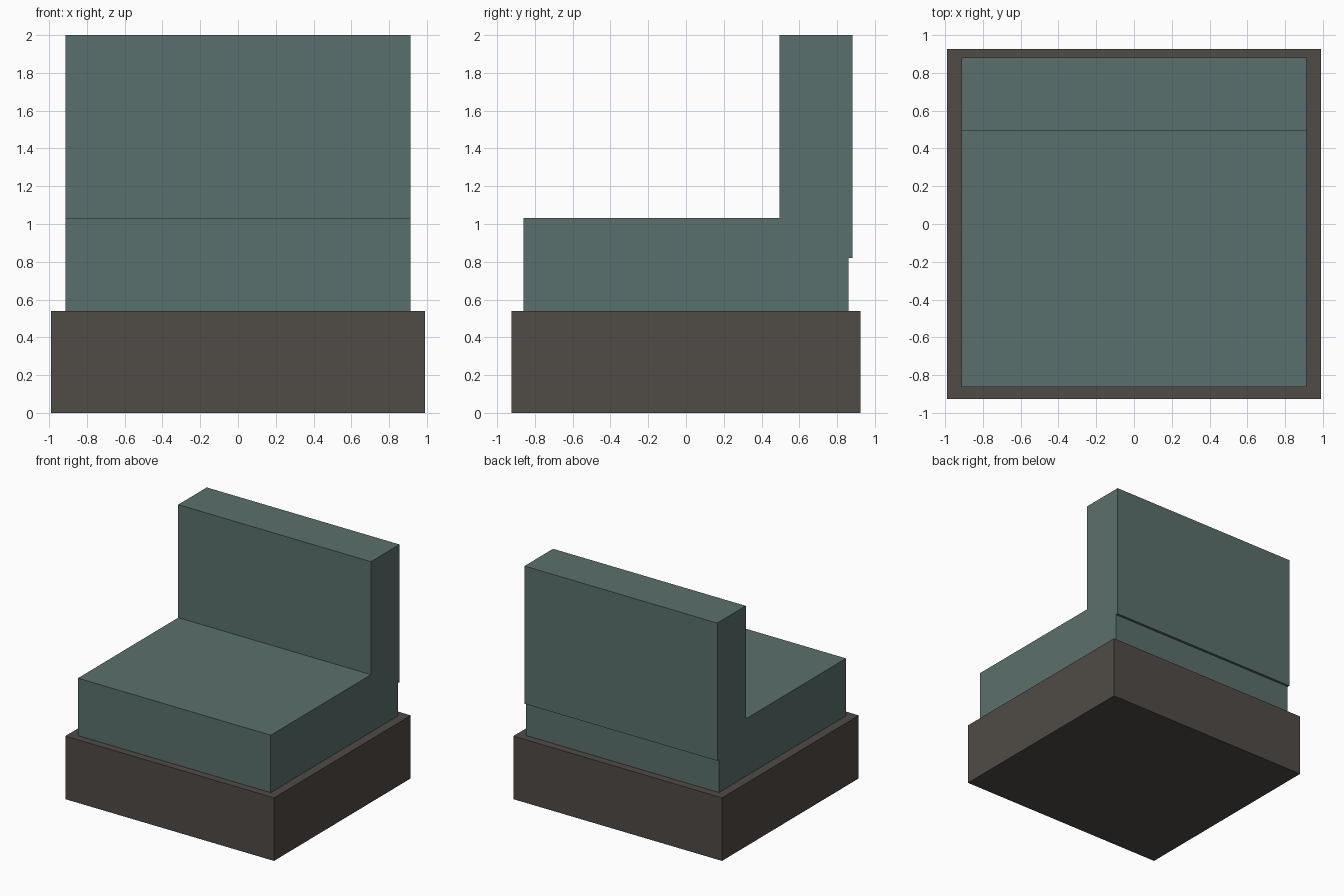
import bpy
import bmesh

if "Cube" in bpy.data.objects:
    bpy.data.objects.remove(bpy.data.objects["Cube"])


def material(name, rgb):
    mat = bpy.data.materials.new(name)
    mat.diffuse_color = (*rgb, 1.0)
    mat.use_nodes = True
    mat.node_tree.nodes["Principled BSDF"].inputs["Base Color"].default_value = mat.diffuse_color
    return mat


def extrude_profile(name, profile, half_width, mat):
    """Extrude a (y, z) side profile across x, centred on x = 0."""
    bm = bmesh.new()
    face = bm.faces.new([bm.verts.new((-half_width, y, z)) for y, z in profile])
    result = bmesh.ops.extrude_face_region(bm, geom=[face])
    verts = [v for v in result["geom"] if isinstance(v, bmesh.types.BMVert)]
    bmesh.ops.translate(bm, verts=verts, vec=(2 * half_width, 0, 0))
    bmesh.ops.recalc_face_normals(bm, faces=bm.faces)
    mesh = bpy.data.meshes.new(name)
    bm.to_mesh(mesh)
    bm.free()
    mesh.materials.append(mat)
    obj = bpy.data.objects.new(name, mesh)
    bpy.context.collection.objects.link(obj)
    return obj


fabric = material("teal_fabric", (0.102, 0.162, 0.150))
wood = material("dark_wood", (0.080, 0.069, 0.061))

# Base plinth
extrude_profile("base", [(-0.925, 0), (0.925, 0), (0.925, 0.54), (-0.925, 0.54)],
                0.989, wood)

# Seat cushion and backrest as one L profile, back overhanging slightly
extrude_profile("seat_and_backrest", [
    (-0.861, 0.54), (0.859, 0.54), (0.859, 0.82), (0.881, 0.82),
    (0.881, 2.0), (0.495, 2.0), (0.495, 1.032), (-0.861, 1.032)],
    0.913, fabric)
